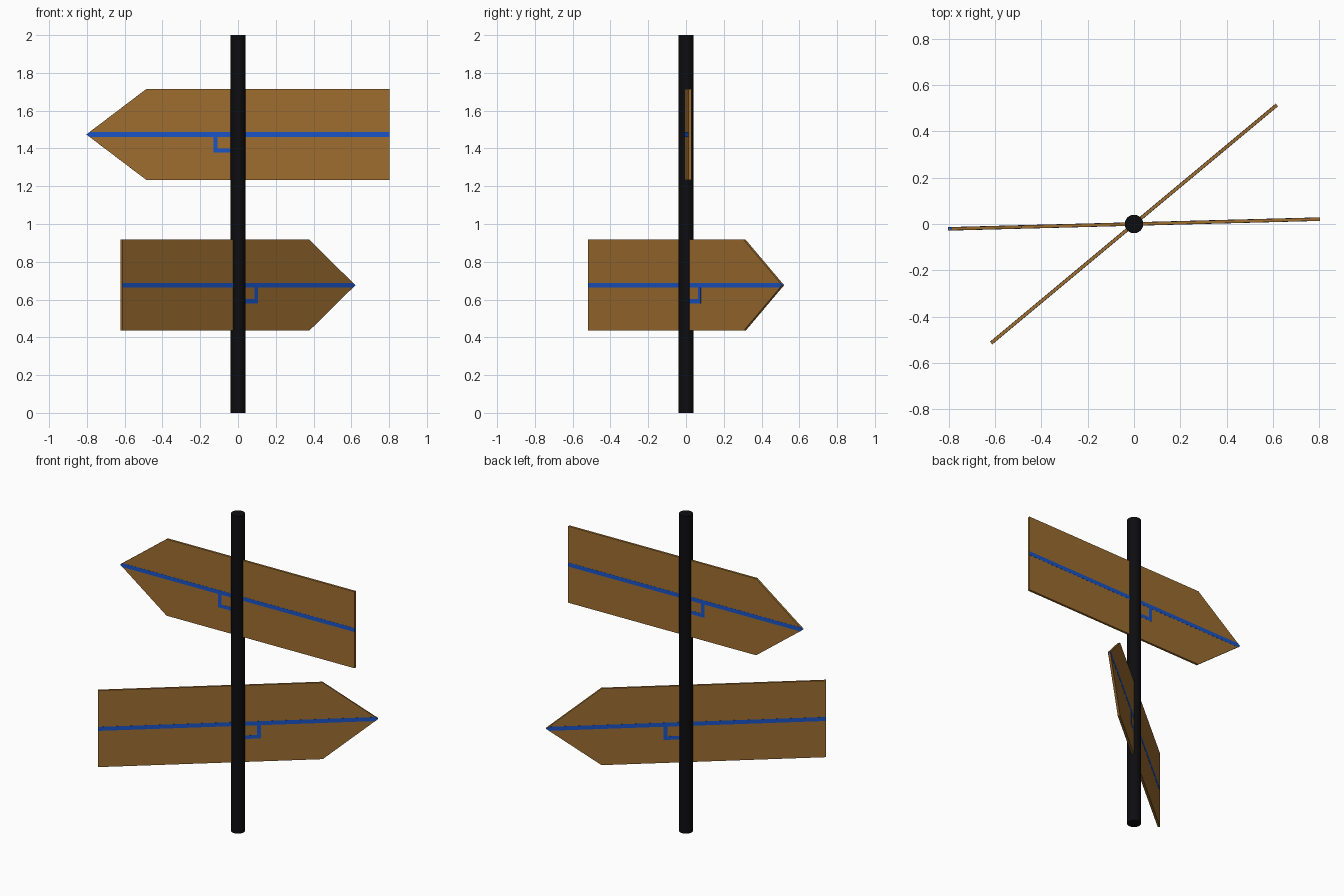
import bpy, bmesh
from math import radians
from mathutils import Matrix

if "Cube" in bpy.data.objects:
    bpy.data.objects.remove(bpy.data.objects["Cube"])

HALF, RISE, SHOULDER = 0.803, 0.241, 0.485   # board half length, half height, arrow shoulder
THICK = 0.014
BAND = 0.0125                                # half width of the painted line


def material(name, color):
    m = bpy.data.materials.new(name)
    m.diffuse_color = (*color, 1)
    m.use_nodes = True
    m.node_tree.nodes["Principled BSDF"].inputs["Base Color"].default_value = m.diffuse_color
    return m


black = material("black", (0.004, 0.004, 0.005))
wood = material("wood", (0.34, 0.155, 0.03))
blue = material("blue", (0.01, 0.09, 0.57))


def plate(name, outline, thick, mat, angle, z):
    """Extrude an (x, z) outline evenly about y = 0, then turn and lift it."""
    bm = bmesh.new()
    face = bm.faces.new([bm.verts.new((x, -thick / 2, h)) for x, h in outline])
    ext = bmesh.ops.extrude_face_region(bm, geom=[face])
    moved = [v for v in ext["geom"] if isinstance(v, bmesh.types.BMVert)]
    bmesh.ops.translate(bm, verts=moved, vec=(0, thick, 0))
    bmesh.ops.recalc_face_normals(bm, faces=bm.faces)
    bm.transform(Matrix.Translation((0, 0, z)) @ Matrix.Rotation(radians(angle), 4, "Z"))
    me = bpy.data.meshes.new(name)
    bm.to_mesh(me)
    bm.free()
    me.materials.append(mat)
    ob = bpy.data.objects.new(name, me)
    bpy.context.collection.objects.link(ob)
    return ob


def arrow(h, shoulder):
    return [(-HALF, -h), (shoulder, -h), (HALF, 0), (shoulder, h), (-HALF, h)]


def sign(prefix, angle, z):
    # arrow board
    plate(prefix + "_board", arrow(RISE, SHOULDER), THICK, wood, angle, z)
    # centre line, its end cut to the arrow point
    tip = HALF - BAND * (HALF - SHOULDER) / RISE
    plate(prefix + "_stripe", arrow(BAND, tip), THICK + 0.0014, blue, angle, z)
    # right-angle mark between line and pole
    mark = [(0.0, -0.096), (0.131, -0.096), (0.131, -BAND),
            (0.108, -BAND), (0.108, -0.074), (0.0, -0.074)]
    plate(prefix + "_corner_mark", mark, THICK + 0.0014, blue, angle, z)


# pole
bpy.ops.mesh.primitive_cylinder_add(vertices=32, radius=0.04, depth=2, location=(0, 0, 1))
pole = bpy.context.object
pole.name = "pole"
pole.data.materials.append(black)
bpy.ops.object.shade_smooth_by_angle()

# two pointing signs
sign("upper", 181.5, 1.474)
sign("lower", 39.8, 0.676)
